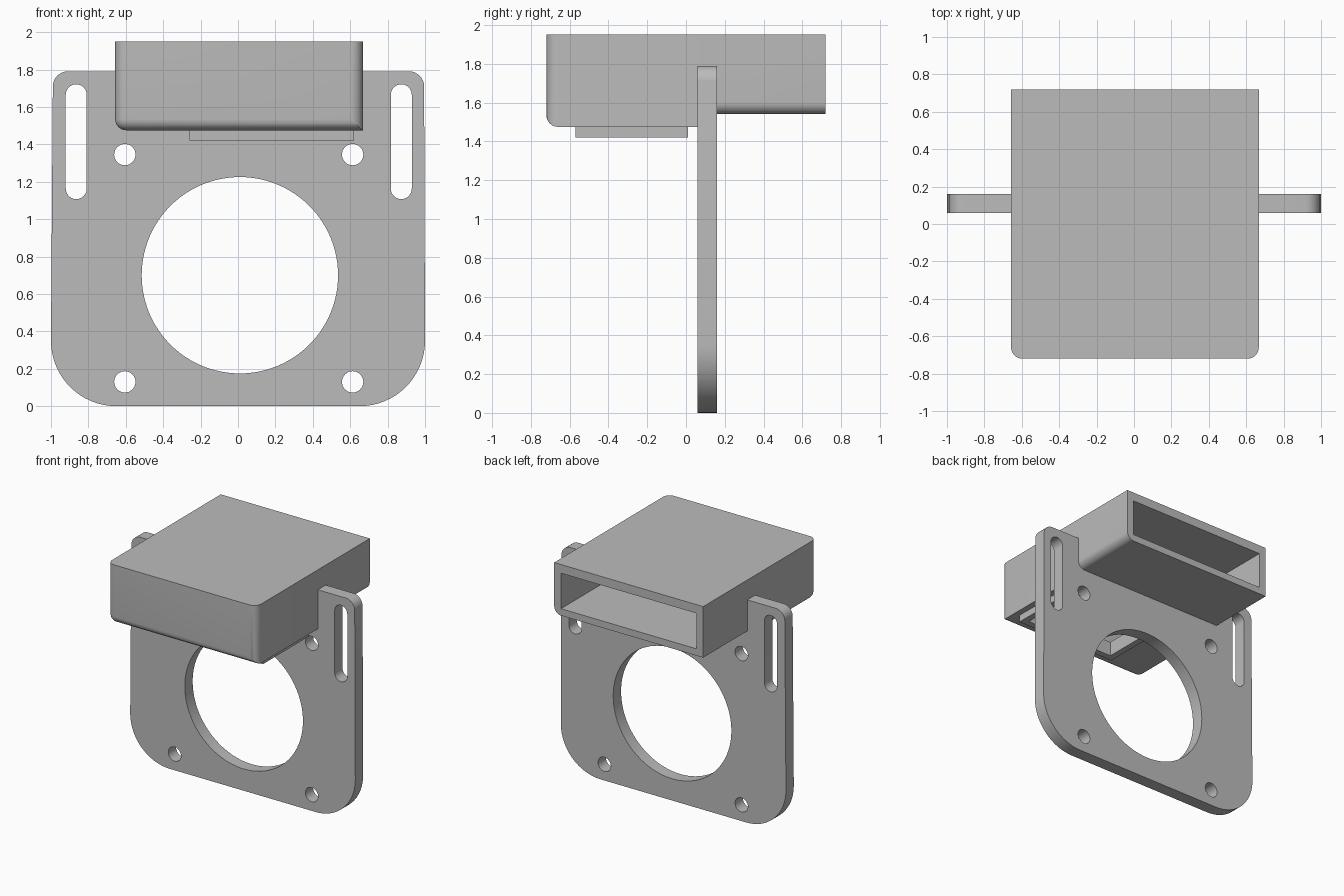
import bpy
import bmesh
from math import pi, cos, sin, radians
from mathutils import Vector

if "Cube" in bpy.data.objects:
    bpy.data.objects.remove(bpy.data.objects["Cube"])

grey = bpy.data.materials.new("grey_plastic")
grey.use_nodes = True
colour = (0.5, 0.5, 0.5, 1)
grey.diffuse_color = colour
grey.node_tree.nodes["Principled BSDF"].inputs["Base Color"].default_value = colour


def finish(name, bm):
    bmesh.ops.recalc_face_normals(bm, faces=bm.faces)
    mesh = bpy.data.meshes.new(name)
    bm.to_mesh(mesh)
    bm.free()
    mesh.materials.append(grey)
    ob = bpy.data.objects.new(name, mesh)
    bpy.context.collection.objects.link(ob)
    return ob


def box(name, xs, ys, zs, rounded=None, radius=0.06):
    """Box from ranges; edges whose midpoint passes the rule are rounded."""
    bm = bmesh.new()
    bmesh.ops.create_cube(bm, size=1)
    if rounded:
        edges = [e for e in bm.edges if rounded(*((e.verts[0].co + e.verts[1].co) / 2))]
    for v in bm.verts:
        v.co = Vector(r[0] if c < 0 else r[1] for c, r in zip(v.co, (xs, ys, zs)))
    if rounded:
        bmesh.ops.bevel(bm, geom=edges, offset=radius, segments=8,
                        profile=0.5, affect='EDGES')
    return finish(name, bm)


def prism(name, points, y0, y1):
    """Extrude an x-z outline along y."""
    bm = bmesh.new()
    face = bm.faces.new([bm.verts.new((x, y0, z)) for x, z in points])
    out = bmesh.ops.extrude_face_region(bm, geom=[face])
    bmesh.ops.translate(bm, vec=(0, y1 - y0, 0),
                        verts=[v for v in out["geom"] if isinstance(v, bmesh.types.BMVert)])
    return finish(name, bm)


def arc(cx, cz, r, start, end, n):
    return [(cx + r * cos(start + (end - start) * i / n),
             cz + r * sin(start + (end - start) * i / n)) for i in range(n + 1)]


def combine(target, tool, operation):
    mod = target.modifiers.new(operation.lower(), 'BOOLEAN')
    mod.operation = operation
    mod.solver = 'EXACT'
    mod.object = tool
    bpy.context.view_layer.objects.active = target
    bpy.ops.object.modifier_apply(modifier=mod.name)
    bpy.data.objects.remove(tool)


# Mounting plate with large lower corners and small upper corners
outline = (arc(-0.65, 0.35, 0.35, pi, 1.5 * pi, 16)
           + arc(0.65, 0.35, 0.35, 1.5 * pi, 2 * pi, 16)
           + arc(0.915, 1.71, 0.08, 0, pi / 2, 8)
           + arc(-0.91, 1.71, 0.08, pi / 2, pi, 8))
plate = prism("mounting_plate", outline, 0.06, 0.16)


def cut_plate(points):
    combine(plate, prism("cutter", points, 0, 0.3), 'DIFFERENCE')


# Fan opening, screw holes and side slots
cut_plate(arc(0.01, 0.70, 0.525, 0, 2 * pi, 96)[:-1])
for x in (-0.605, 0.613):
    for z in (0.13, 1.345):
        cut_plate(arc(x, z, 0.057, 0, 2 * pi, 32)[:-1])
for x in (-0.865, 0.873):
    cut_plate(arc(x, 1.665, 0.056, 0, pi, 12) + arc(x, 1.163, 0.056, pi, 2 * pi, 12))

# Duct housing: deeper front section, shallower rear section, outlet below
sides = (-0.657, 0.667)
duct = box("air_duct", sides, (-0.72, 0.11), (1.475, 1.95),
           lambda x, y, z: (y < -0.4 and z < 0.4) or (x < -0.4 and z < -0.4))
combine(duct, box("rear", sides, (0.10, 0.72), (1.54, 1.95),
                  lambda x, y, z: x > 0.4 and z < -0.4), 'UNION')
combine(duct, box("outlet", (-0.26, 0.62), (-0.57, 0.01), (1.42, 1.50)), 'UNION')

# Hollow interior, open at the rear and through the outlet
inner = (-0.597, 0.607)
combine(duct, box("cutter", inner, (-0.66, 0.06), (1.535, 1.88)), 'DIFFERENCE')
combine(duct, box("cutter", inner, (0.0, 0.9), (1.595, 1.88)), 'DIFFERENCE')
combine(duct, box("cutter", (-0.21, 0.57), (-0.52, -0.04), (1.3, 1.7)), 'DIFFERENCE')
combine(plate, box("cutter", (-0.62, 0.63), (0, 0.3), (1.57, 1.9)), 'DIFFERENCE')

# Smooth the rounded areas, keep the edges crisp
for ob in (plate, duct):
    bpy.ops.object.select_all(action='DESELECT')
    ob.select_set(True)
    bpy.context.view_layer.objects.active = ob
    bpy.ops.object.shade_smooth_by_angle(angle=radians(30))
